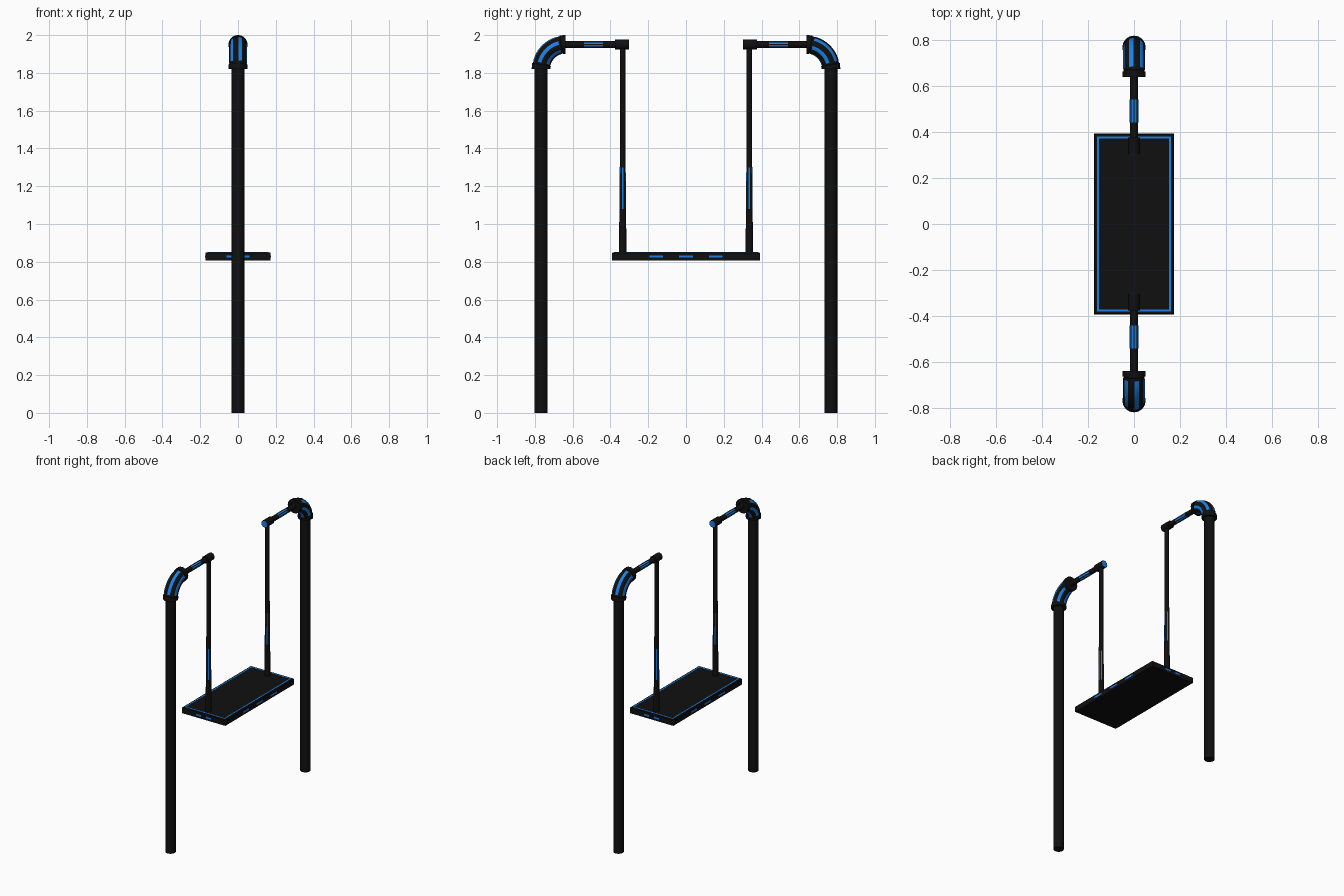
import bpy, bmesh
from math import sin, cos, radians, pi
from mathutils import Vector, Matrix

if "Cube" in bpy.data.objects:
    bpy.data.objects.remove(bpy.data.objects["Cube"])


def make_mat(name, color):
    m = bpy.data.materials.new(name)
    m.diffuse_color = color
    m.use_nodes = True
    m.node_tree.nodes["Principled BSDF"].inputs["Base Color"].default_value = m.diffuse_color
    return m


BLACK = make_mat("black", (0.005, 0.005, 0.005, 1))
BLUE = make_mat("blue", (0.01, 0.22, 0.8, 1))


def finish(name, bm, mat, turn=0, smooth=True):
    bmesh.ops.recalc_face_normals(bm, faces=bm.faces)
    bmesh.ops.transform(bm, matrix=Matrix.Rotation(turn, 4, 'Z'), verts=bm.verts)
    me = bpy.data.meshes.new(name)
    bm.to_mesh(me)
    bm.free()
    me.materials.append(mat)
    ob = bpy.data.objects.new(name, me)
    bpy.context.collection.objects.link(ob)
    if smooth:
        bpy.ops.object.select_all(action='DESELECT')
        ob.select_set(True)
        bpy.context.view_layer.objects.active = ob
        bpy.ops.object.shade_smooth_by_angle(angle=radians(35))
    return ob


def tube(bm, fn, stations, a0=0, a1=360, n=32):
    """Skin rings fn(t, radius, angle); a full turn is closed and capped."""
    full = a1 - a0 == 360
    count = n if full else n + 1
    rings = [[bm.verts.new(fn(t, r, radians(a0 + (a1 - a0) * i / n)))
              for i in range(count)] for t, r in stations]
    for p, q in zip(rings, rings[1:]):
        for i in range(n):
            j = (i + 1) % count
            bm.faces.new((p[i], p[j], q[j], q[i]))
    if full:
        bm.faces.new(rings[0])
        bm.faces.new(rings[-1])


def stripes(name, fn, stations, angles, width, turn):
    bm = bmesh.new()
    for a in angles:
        tube(bm, fn, stations, a - width / 2, a + width / 2, 4)
    finish(name, bm, BLUE, turn)


def solid(name, fn, stations, turn, mat=BLACK):
    bm = bmesh.new()
    tube(bm, fn, stations)
    finish(name, bm, mat, turn)


def box(bm, lo, hi):
    lo, hi = Vector(lo), Vector(hi)
    bmesh.ops.create_cube(bm, size=1, matrix=Matrix.Translation((lo + hi) / 2)
                          @ Matrix.Diagonal((*(hi - lo), 1)))


BEND, CY, CZ = 0.13, -0.637, 1.82
POST_Y, ARM_Z, HANG_Y = CY - BEND, CZ + BEND, -0.335


def on_post(z, r, a):
    return (r * cos(a), POST_Y + r * sin(a), z)


def on_bend(t, r, a):
    t, d = radians(t), BEND + r * cos(a)
    return (r * sin(a), CY - d * cos(t), CZ + d * sin(t))


def on_arm(y, r, a):
    return (r * sin(a), y, ARM_Z + r * cos(a))


def on_hanger(z, r, a):
    return (r * cos(a), HANG_Y + r * sin(a), z)


for side, turn in (("front", 0), ("back", pi)):
    # upright post
    solid(side + "_post", on_post, [(0, .034), (1.83, .034)], turn)
    # elbow with thicker end collars
    body = [(11 + 68 * i / 14, .046) for i in range(15)]
    solid(side + "_elbow", on_bend,
          [(0, .05), (5, .05), (10, .05)] + body + [(80, .05), (85, .05), (90, .05)], turn)
    stripes(side + "_elbow_stripes", on_bend, [(15 + 5 * i, .0475) for i in range(13)],
            [14 + 60 * k for k in range(6)], 24, turn)
    # horizontal arm and its end collar
    solid(side + "_arm", on_arm, [(CY - .02, .018), (-.34, .018)], turn)
    stripes(side + "_arm_stripes", on_arm, [(-.54, .019), (-.44, .019)],
            [22.5 + 45 * k for k in range(8)], 26, turn)
    solid(side + "_arm_collar", on_arm, [(-.375, .026), (-.303, .026)], turn)
    solid(side + "_collar_cap", on_arm, [(-.304, .022), (-.301, .022)], turn, BLUE)
    # tapered hanger rod
    solid(side + "_hanger", on_hanger, [(.83, .02), (1.44, .0145), (1.94, .0145)], turn)
    stripes(side + "_hanger_stripes", on_hanger, [(1.08, .0188), (1.30, .0168)],
            [60 * k for k in range(6)], 20, turn)

# seat board
bm = bmesh.new()
box(bm, (-.173, -.392, .808), (.173, .392, .85))
bmesh.ops.bevel(bm, geom=[e for e in bm.edges if all(v.co.z > .84 for v in e.verts)],
                offset=.004, segments=1, affect='EDGES')
finish("seat", bm, BLACK, smooth=False)

# blue border on top of the seat
bm = bmesh.new()
X, Y, W = .161, .38, .009
for s in (-1, 1):
    for lo, hi in (((X - W, -Y), (X, Y)), ((-X + W, Y - W), (X - W, Y))):
        x = sorted((s * lo[0], s * hi[0]))
        y = sorted((s * lo[1], s * hi[1]))
        box(bm, (x[0], y[0], .849), (x[1], y[1], .851))
finish("seat_border", bm, BLUE, smooth=False)

# blue dashes around the seat edge
bm = bmesh.new()
for s in (-1, 1):
    for c in (-.157, 0, .157):
        box(bm, (s * .173 - .001, c - .036, .822), (s * .173 + .001, c + .036, .834))
    for c in (-.04, .04):
        box(bm, (c - .021, s * .392 - .001, .822), (c + .021, s * .392 + .001, .834))
finish("seat_dashes", bm, BLUE, smooth=False)
